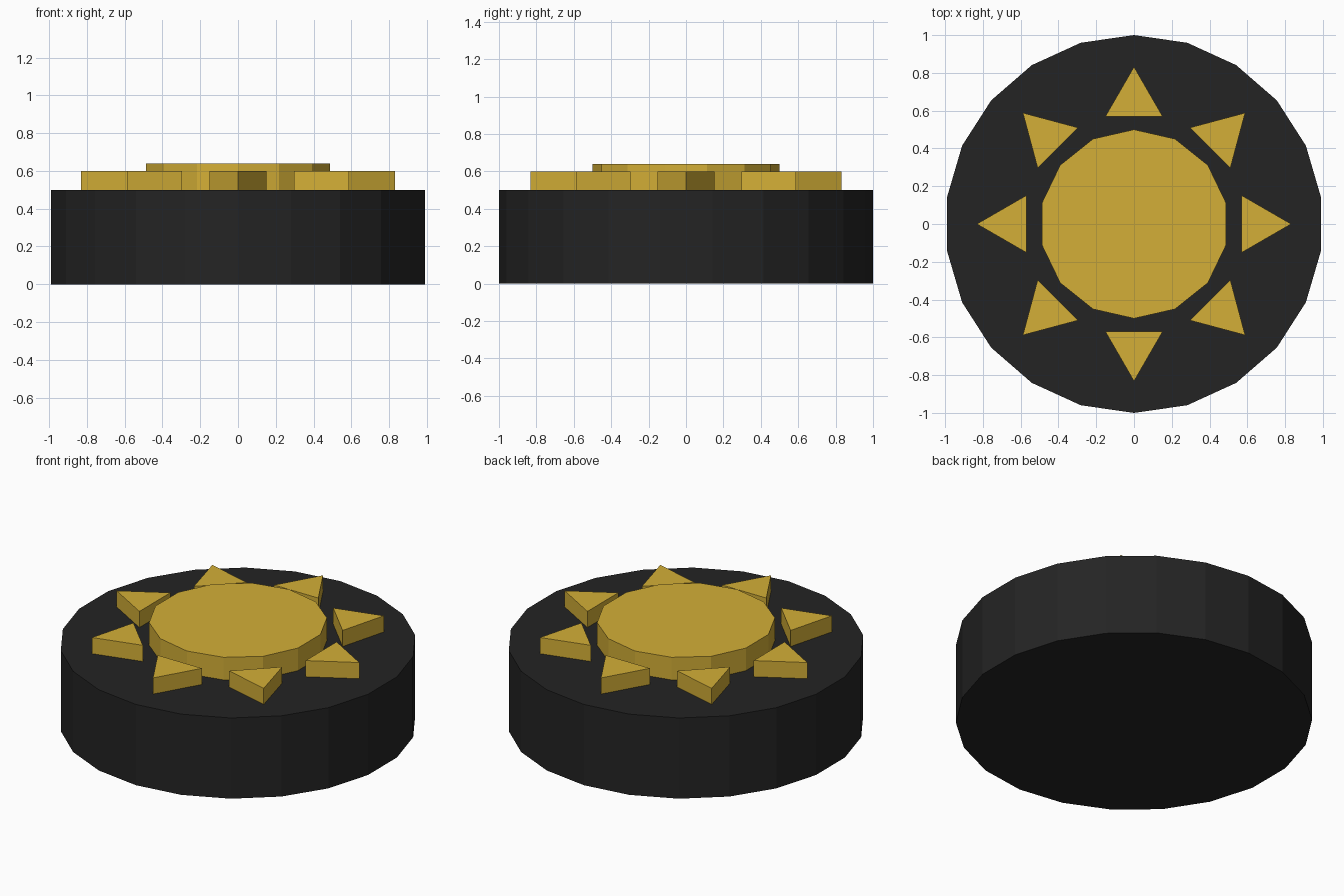
import bpy
import math

cube = bpy.data.objects.get("Cube")
if cube:
    bpy.data.objects.remove(cube, do_unlink=True)


def make_material(name, rgb):
    mat = bpy.data.materials.new(name)
    mat.use_nodes = True
    color = (*rgb, 1)
    mat.diffuse_color = color
    mat.node_tree.nodes["Principled BSDF"].inputs["Base Color"].default_value = color
    return mat


def prism(name, sides, radius, bottom, top, mat, center=(0, 0), first_corner=math.pi / 2):
    """Flat-shaded upright prism whose first corner points along the given angle."""
    ring = [(radius * math.cos(first_corner + math.tau * i / sides),
             radius * math.sin(first_corner + math.tau * i / sides)) for i in range(sides)]
    verts = [(x, y, z) for z in (bottom, top) for x, y in ring]
    faces = [tuple(reversed(range(sides))), tuple(range(sides, 2 * sides))]
    for i in range(sides):
        j = (i + 1) % sides
        faces.append((i, j, j + sides, i + sides))
    mesh = bpy.data.meshes.new(name)
    mesh.from_pydata(verts, [], faces)
    mesh.materials.append(mat)
    obj = bpy.data.objects.new(name, mesh)
    obj.location = (*center, 0)
    bpy.context.collection.objects.link(obj)
    return obj


black = make_material("matte black", (0.0176, 0.0176, 0.0176))
gold = make_material("gold", (0.658, 0.429, 0.038))

# Round base and raised sun disc
BASE_TOP = 0.5
prism("base", 22, 1.0, 0, BASE_TOP, black)
prism("sun_disc", 14, 0.5, BASE_TOP, 0.64, gold)

# Eight triangular rays pointing outward
for k in range(8):
    angle = math.tau * k / 8
    center = (0.657 * math.cos(angle), 0.657 * math.sin(angle))
    prism(f"sun_ray_{k + 1}", 3, 0.175, BASE_TOP, 0.6, gold, center, angle)
